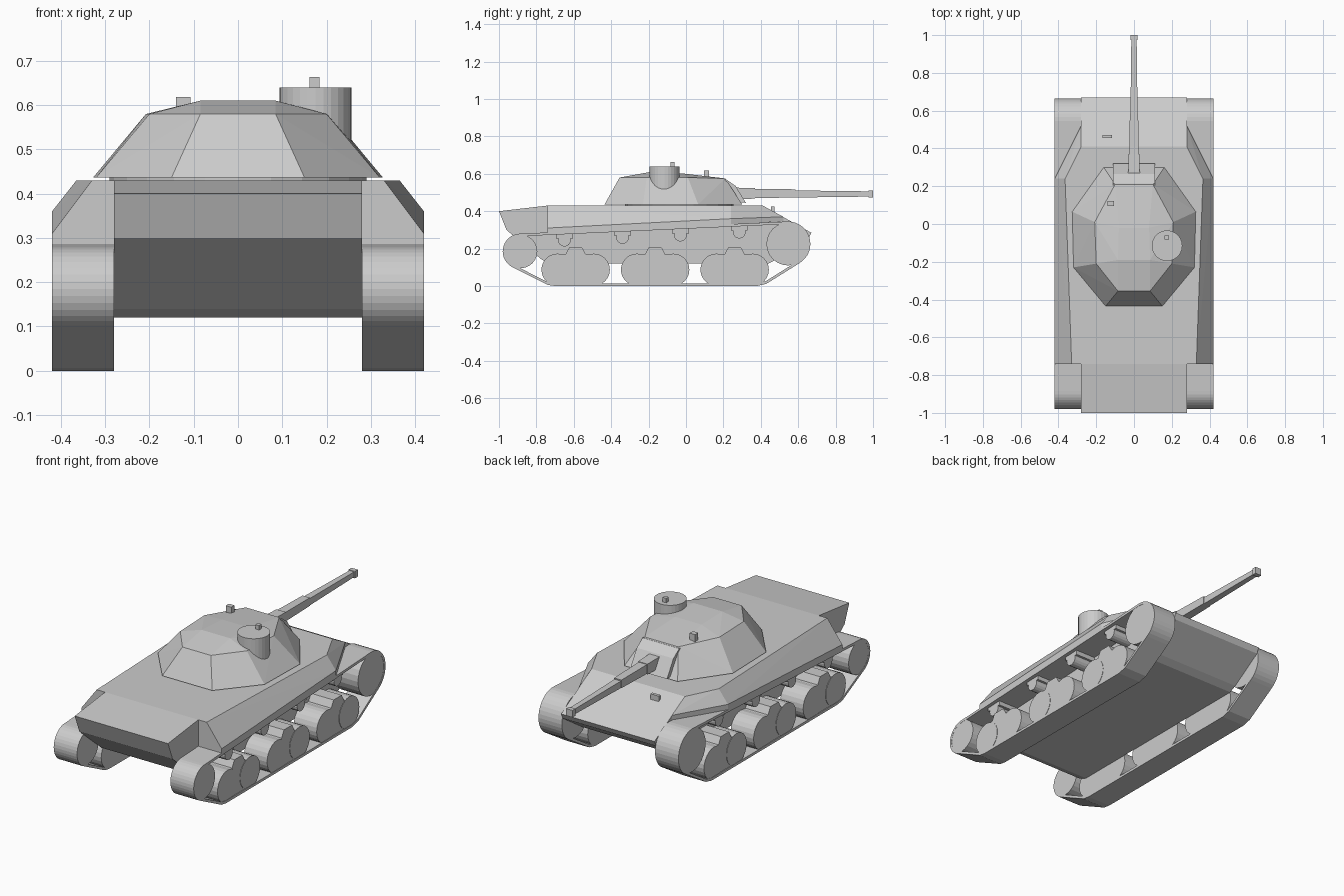
import bpy, bmesh, math
from mathutils import Vector
from mathutils.geometry import convex_hull_2d

if "Cube" in bpy.data.objects:
    bpy.data.objects.remove(bpy.data.objects["Cube"])


def finish(name, bm, mirror=False):
    bmesh.ops.recalc_face_normals(bm, faces=bm.faces)
    me = bpy.data.meshes.new(name)
    bm.to_mesh(me)
    bm.free()
    ob = bpy.data.objects.new(name, me)
    bpy.context.collection.objects.link(ob)
    if mirror:
        ob.modifiers.new("mirror", 'MIRROR')
    return ob


def prism(name, pts, x0, x1, mirror=False):
    """Side profile (y, z) extruded along x."""
    bm = bmesh.new()
    f = bm.faces.new([bm.verts.new((x0, y, z)) for y, z in pts])
    r = bmesh.ops.extrude_face_region(bm, geom=[f])
    for v in r['geom']:
        if isinstance(v, bmesh.types.BMVert):
            v.co.x = x1
    # the starting face stays in place as the second cap
    return finish(name, bm, mirror)


def hull(name, pts, mirror=False):
    bm = bmesh.new()
    for p in pts:
        bm.verts.new(p)
    bmesh.ops.remove_doubles(bm, verts=bm.verts, dist=0.0005)
    bmesh.ops.convex_hull(bm, input=bm.verts)
    bmesh.ops.dissolve_limit(bm, angle_limit=0.01, verts=bm.verts, edges=bm.edges)
    return finish(name, bm, mirror)


def circle(y, z, r, n=24):
    return [(y + r * math.cos(2 * math.pi * i / n), z + r * math.sin(2 * math.pi * i / n)) for i in range(n)]


def box(name, x, y, z):
    return hull(name, [(a, b, c) for a in x for b in y for c in z])


def taper(name, y0, r0, y1, r1, z):
    return hull(name, [(sx * r, y, z + sz * r) for y, r in ((y0, r0), (y1, r1))
                       for sx in (-1, 1) for sz in (-1, 1)])


# Hull body
prism("hull", [(-1, .40), (-.74, .43), (.41, .43), (.67, .285), (.655, .255), (.48, .14),
               (.44, .12), (-.72, .12), (-.77, .14), (-.96, .30)], -.28, .28)

# Sloped side sponsons
hull("sponson", [(.28, -.74, .285), (.42, -.74, .285), (.42, -.74, .31), (.33, -.74, .43), (.28, -.74, .43),
                 (.28, .24, .33), (.42, .24, .33), (.42, .24, .36), (.365, .24, .43),
                 (.28, .52, .345), (.28, .52, .37), (.28, .41, .43)], True)

# Track belts wrapped around the end wheels
ends = {"rear_wheel": (-.885, .185, .095), "drive_wheel": (.545, .225, .12)}
pts = [p for e in ends.values() for p in circle(*e, 36)]
pts += [(-.74, .006), (-.70, 0), (.38, 0), (.43, .012)]
loop = [Vector(pts[i]) for i in convex_hull_2d(pts)]
n = len(loop)
area = sum(loop[i - 1].x * loop[i].y - loop[i].x * loop[i - 1].y for i in range(n))
s = 1 if area > 0 else -1
bm = bmesh.new()
rings = []
for i, p in enumerate(loop):
    t = (loop[(i + 1) % n] - p).normalized() + (p - loop[i - 1]).normalized()
    q = p + s * 0.014 * Vector((-t.y, t.x)).normalized()
    rings.append([bm.verts.new(c) for c in ((.28, *p), (.42, *p), (.42, *q), (.28, *q))])
for i in range(n):
    for k in range(4):
        a, b, m = rings[i - 1], rings[i], (k + 1) % 4
        bm.faces.new((a[k], a[m], b[m], b[k]))
finish("track_belt", bm, True)

for name, (y, z, r) in ends.items():
    prism(name, circle(y, z, r - .005), .28, .419, True)

# Road wheel pairs with a raised bracket between them
for y in (-.59, -.165, .26):
    for d in (-.097, .097):
        prism("road_wheel", circle(y + d, .087, .086), .28, .418, True)
    prism("bogie_bracket", [(y - .10, .01), (y + .10, .01), (y + .10, .165), (y + .055, .168),
                            (y + .035, .205), (y - .035, .205), (y - .055, .168), (y - .10, .165)],
          .28, .416, True)

# Return rollers hanging below the upper track run
for y, z in ((-.65, .245), (-.34, .26), (-.03, .272), (.285, .288)):
    prism("return_roller", circle(y, z, .034, 16), .28, .40, True)
    prism("roller_mount", [(y - .045, z + .01), (y + .045, z + .01), (y + .045, z + .035),
                           (y - .045, z + .035)], .28, .40, True)

# Turret: base outline, shoulder outline and roof
rings = [[(.15, -.435, .437), (.32, -.23, .437), (.327, .065, .437), (.16, .30, .437)],
         [(.085, -.355, .58), (.2, -.21, .58), (.208, .01, .58), (.1, .21, .575)],
         [(.085, -.19, .61), (.08, -.02, .602)]]
hull("turret", [(sx * x, y, z) for r in rings for x, y, z in r for sx in (-1, 1)])
hull("turret_ring", [(.29 * math.cos(a), -.035 + .29 * math.sin(a), z)
                     for a in [math.pi * i / 12 for i in range(24)] for z in (.42, .44)])

# Commander hatch drum
hull("cupola", [(.175 + .081 * math.cos(a), -.115 + .081 * math.sin(a), z)
                for a in [math.pi * i / 14 for i in range(28)] for z in (.5, .64)])

# Gun and its mantlet
hull("mantlet", [(sx * .11, y, z) for sx in (-1, 1)
                 for y, z in ((.15, .45), (.15, .565), (.215, .57), (.265, .535), (.32, .445))])
taper("gun_collar", .22, .032, .37, .028, .495)
taper("gun_sleeve", .36, .025, .585, .022, .495)
taper("gun_barrel", .58, .019, .985, .014, .492)
taper("gun_muzzle", .975, .019, 1.0, .019, .491)

# Small fittings
box("cupola_sight", (.162, .184), (-.083, -.061), (.63, .664))
box("roof_sight", (-.14, -.107), (.095, .122), (.57, .618))
box("front_lamp", (-.167, -.117), (.455, .472), (.39, .425))
